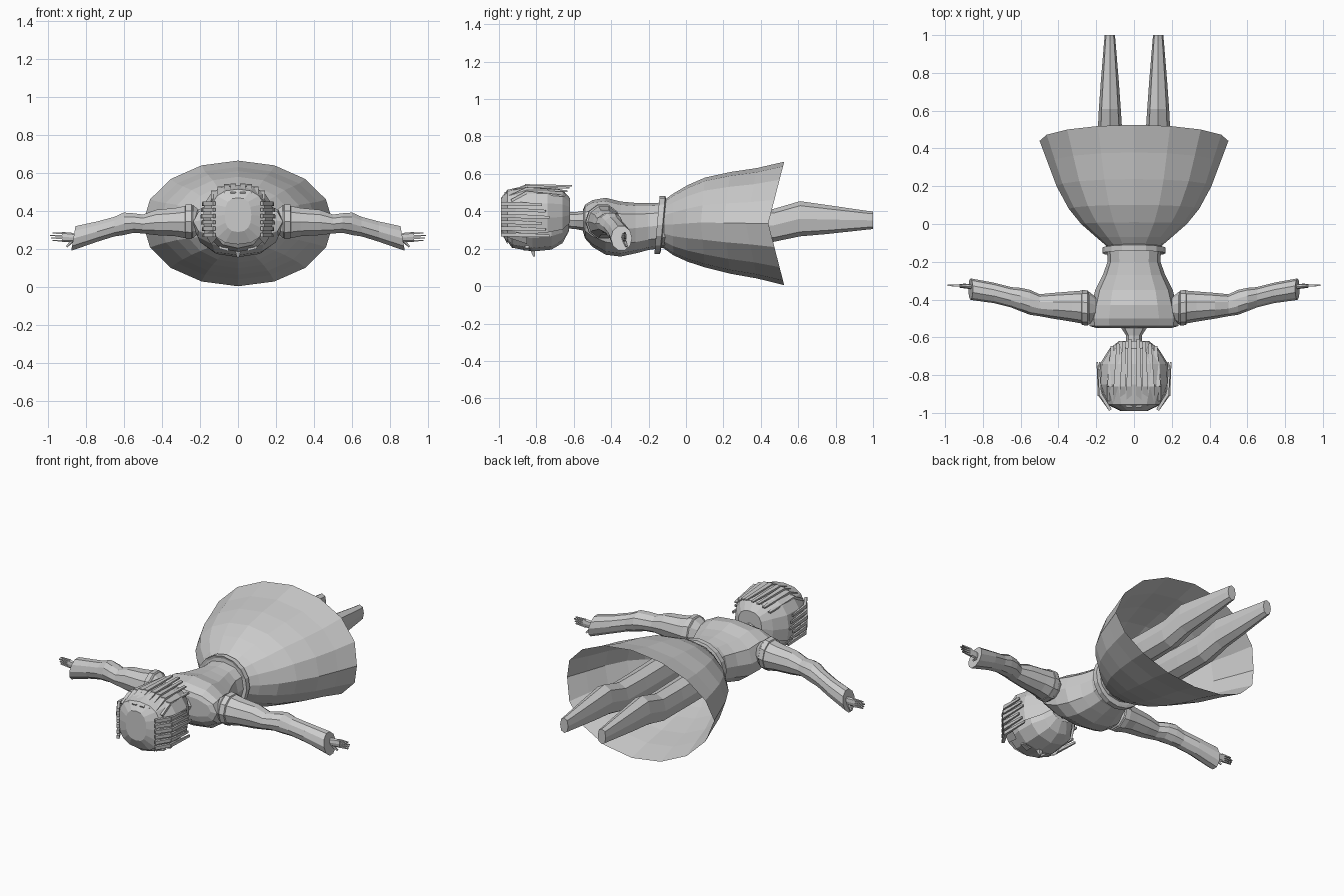
import bpy, bmesh
from math import cos, sin, pi
from mathutils import Vector

cube = bpy.data.objects.get("Cube")
if cube:
    bpy.data.objects.remove(cube, do_unlink=True)

grey = bpy.data.materials.new("plain grey")
grey.use_nodes = True
grey.diffuse_color = (0.6, 0.6, 0.6, 1)
grey.node_tree.nodes["Principled BSDF"].inputs["Base Color"].default_value = (0.6, 0.6, 0.6, 1)


def finish(name, bm, mirror=False):
    """Turn a bmesh into a flat shaded object, optionally mirrored in x."""
    bmesh.ops.recalc_face_normals(bm, faces=bm.faces)
    mesh = bpy.data.meshes.new(name)
    bm.to_mesh(mesh)
    bm.free()
    mesh.materials.append(grey)
    obj = bpy.data.objects.new(name, mesh)
    bpy.context.collection.objects.link(obj)
    if mirror:
        mod = obj.modifiers.new("Mirror", 'MIRROR')
        mod.use_mirror_merge = False
    return obj


def power(value, exponent):
    return abs(value) ** exponent * (1 if value > 0 else -1)


def loft(axis, rings, sides=12, caps=True, square=1.0, bend=None):
    """Skin rings of (position along axis, side centre, height centre, side radius, height radius)."""
    bm = bmesh.new()
    loops = []
    for i, (along, side, height, rs, rh) in enumerate(rings):
        loop = []
        for k in range(sides):
            a = 2 * pi * k / sides
            c, s = power(cos(a), square), power(sin(a), square)
            u, v = side + rs * c, height + rh * s
            w = along + (bend(i, c, s) if bend else 0)
            loop.append(bm.verts.new((u, w, v) if axis == 'y' else (w, u, v)))
        loops.append(loop)
    for a, b in zip(loops, loops[1:]):
        for k in range(sides):
            j = (k + 1) % sides
            bm.faces.new((a[k], a[j], b[j], b[k]))
    if caps:
        bm.faces.new(loops[0])
        bm.faces.new(loops[-1])
    return bm


def rod(bm, start, end, width, height, tip=0.6):
    """Add a tapered four sided bar between two points."""
    start, end = Vector(start), Vector(end)
    way = (end - start).normalized()
    side = way.cross(Vector((0, 0, 1))).normalized()
    up = side.cross(way)
    ends = []
    for p, f in ((start, 1), (end, tip)):
        ends.append([bm.verts.new(p + side * (width * f * i / 2) + up * (height * f * j / 2))
                     for i, j in ((-1, -1), (1, -1), (1, 1), (-1, 1))])
    a, b = ends
    for k in range(4):
        j = (k + 1) % 4
        bm.faces.new((a[k], a[j], b[j], b[k]))
    bm.faces.new(a)
    bm.faces.new(b)


# Bell skirt, open at a hem that is cut back at the sides
skirt = [(-.13, 0, .33, .13, .12), (-.07, 0, .33, .2, .165), (0, 0, .335, .28, .205),
         (.08, 0, .34, .345, .24), (.2, 0, .338, .41, .272), (.32, 0, .336, .455, .295),
         (.44, 0, .335, .5, .33)]
finish("skirt", loft('y', skirt, 16, caps=False,
                     bend=lambda i, c, s: .085 * abs(s) * (i / 6) ** 2))

# Torso and neck
torso = [(-.55, 0, .35, .2, .06), (-.54, 0, .345, .235, .09), (-.5, 0, .335, .24, .125),
         (-.43, 0, .32, .225, .152), (-.35, 0, .305, .205, .147), (-.27, 0, .31, .165, .135),
         (-.2, 0, .318, .14, .125), (-.1, 0, .328, .145, .12)]
finish("torso", loft('y', torso, 12, square=.85))
neck = [(-.66, 0, .355, .045, .045), (-.59, 0, .35, .042, .045), (-.54, 0, .35, .075, .055)]
finish("neck", loft('y', neck, 8))

# Slanted waist belt
belt = [(-.15, 0, .327, .15, .14), (-.155, 0, .327, .168, .155),
        (-.125, 0, .327, .168, .155), (-.12, 0, .327, .15, .14)]
finish("belt", loft('y', belt, 16, bend=lambda i, c, s: .014 * s))

# Legs reaching up inside the skirt
leg = [(-.02, .125, .33, .075, .09), (.3, .125, .325, .07, .088), (.47, .127, .325, .066, .088),
       (.61, .128, .36, .058, .094), (.75, .128, .356, .048, .078),
       (.97, .128, .352, .03, .05), (1, .128, .352, .027, .047)]
finish("leg", loft('y', leg, 8, square=.85), mirror=True)

# Sleeved arms with puffed shoulders and a flared cuff
arm = [(.2, -.45, .345, .06, .06), (.235, -.445, .345, .085, .09), (.27, -.44, .342, .088, .09),
       (.33, -.437, .342, .08, .078), (.43, -.433, .34, .068, .07), (.5, -.43, .332, .058, .052),
       (.55, -.415, .337, .066, .054), (.6, -.4, .333, .062, .062), (.65, -.388, .318, .054, .054),
       (.74, -.365, .292, .054, .056), (.865, -.345, .256, .057, .068)]
finish("arm", loft('x', arm, 10, bend=lambda i, c, s: -.012 * s if i == 10 else 0), mirror=True)
shoulder = [(.225, -.45, .345, .07, .07), (.245, -.445, .345, .093, .096),
            (.275, -.442, .344, .093, .094), (.28, -.442, .344, .08, .08)]
finish("shoulder_band", loft('x', shoulder, 10), mirror=True)

# Hands: palm, four fingers and a thumb
hand = loft('x', [(.84, -.335, .26, .012, .018), (.88, -.33, .262, .013, .025),
                  (.925, -.327, .264, .01, .026)], 8)
for k in range(4):
    z = .244 + .013 * k
    rod(hand, (.91, -.326, z), (.975 + .006 * (k % 3), -.325, z + .002), .012, .01)
rod(hand, (.87, -.33, .245), (.9, -.318, .212), .014, .014)
finish("hand", hand, mirror=True)

# Head with nose, facing down
head = [(-.97, 0, .36, .09, .1), (-.93, 0, .355, .14, .15), (-.82, 0, .35, .17, .165),
        (-.72, 0, .355, .158, .16), (-.66, 0, .355, .11, .125), (-.625, 0, .355, .06, .06)]
finish("head", loft('y', head, 12, square=.85))
nose = bmesh.new()
rod(nose, (0, -.82, .2), (0, -.812, .158), .035, .03, .3)
finish("nose", nose)
eyes = bmesh.new()
rod(eyes, (.05, -.85, .2), (.1, -.85, .21), .035, .02)
finish("eye", eyes, mirror=True)

# Hair shell over the crown and the back of the head
shell = [(-.99, 0, .38, .07, .09), (-.955, 0, .37, .145, .145), (-.85, 0, .36, .185, .178),
         (-.74, 0, .365, .18, .168), (-.66, 0, .37, .13, .145), (-.62, 0, .38, .08, .09)]
hair = loft('y', shell, 16, square=.8)
low = [f for f in hair.faces
       if f.calc_center_median().z < (.25 if f.calc_center_median().y < -.8 else .32)]
bmesh.ops.delete(hair, geom=low, context='FACES')
finish("hair", hair)

# Layered locks: long ones over the back of the head, short ones at the temples
locks = bmesh.new()
for k in range(4):
    x = .025 + .034 * k
    z = .538 - .008 * k * k / 2
    rod(locks, (x, -.97 + .012 * k, z - .045), (x, -.85, z), .03, .014, 1)
    rod(locks, (x, -.86, z), (x * .9, -.61 - .012 * k, z - .002 - .006 * k), .03, .014)
for k in range(6):
    z = .275 + .033 * k
    out = .186 - .004 * abs(k - 3)
    rod(locks, (.125, -.985, z), (out, -.9, z), .016, .02, 1)
    rod(locks, (out, -.91, z), (out + .008, -.73 - .02 * (k % 3), z - .006), .014, .022)
finish("hair_locks", locks, mirror=True)
